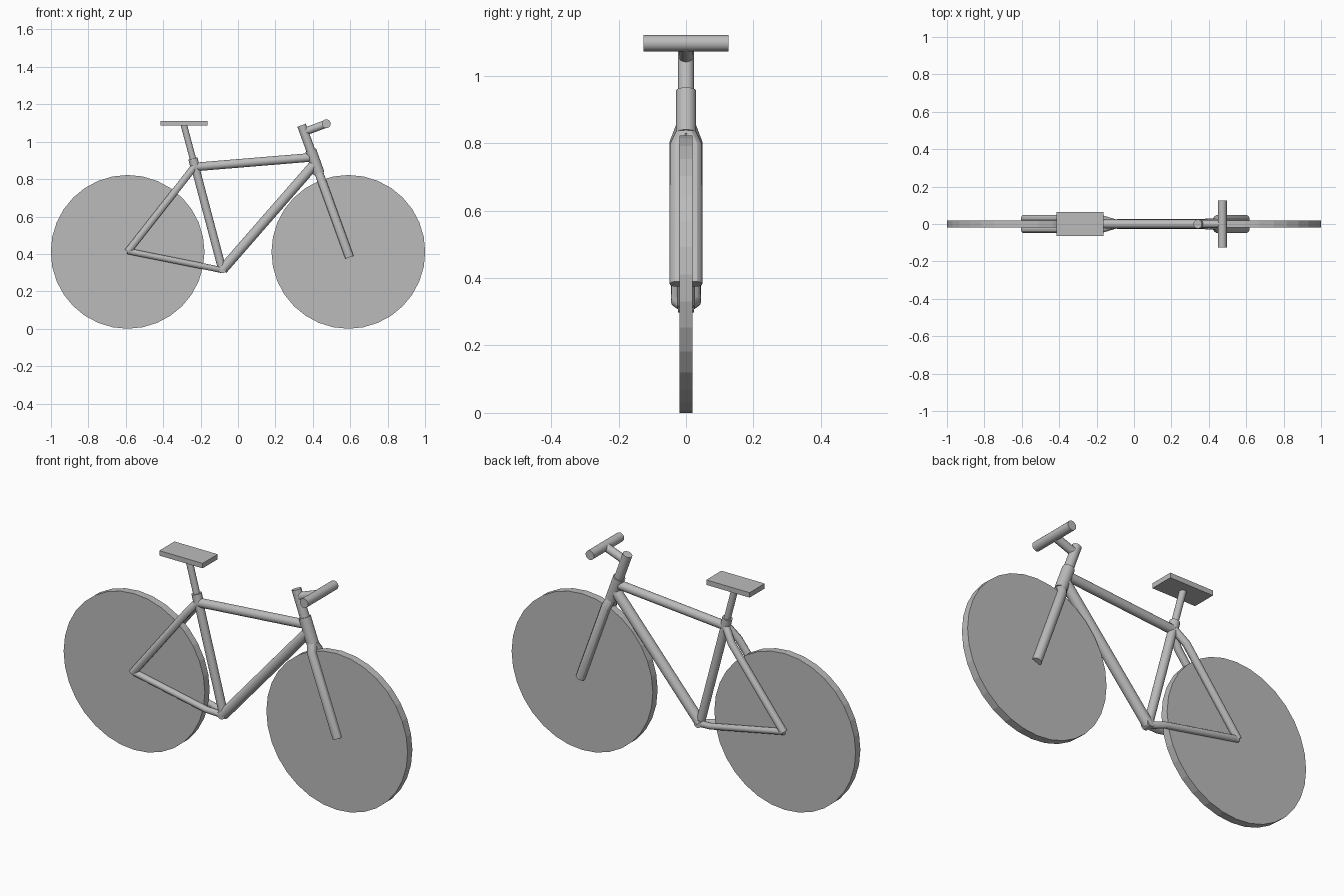
import bpy, math
from mathutils import Vector

if "Cube" in bpy.data.objects:
    bpy.data.objects.remove(bpy.data.objects["Cube"])

grey = bpy.data.materials.new("plain grey")
grey.diffuse_color = (0.5, 0.5, 0.5, 1)
grey.use_nodes = True
grey.node_tree.nodes["Principled BSDF"].inputs["Base Color"].default_value = grey.diffuse_color


def finish(ob, name, smooth=True):
    ob.name = name
    ob.data.materials.clear()
    ob.data.materials.append(grey)
    if smooth:
        bpy.ops.object.select_all(action='DESELECT')
        ob.select_set(True)
        bpy.context.view_layer.objects.active = ob
        bpy.ops.object.shade_smooth_by_angle(angle=math.radians(30))


def tube(name, a, b, r, sides=20, smooth=True):
    """Capped cylinder between two points."""
    a, b = Vector(a), Vector(b)
    d = b - a
    bpy.ops.mesh.primitive_cylinder_add(vertices=sides, radius=r, depth=d.length,
                                        location=(a + b) / 2,
                                        rotation=d.to_track_quat('Z', 'Y').to_euler())
    finish(bpy.context.object, name, smooth)


def bent_pair(name, pts, r):
    """Bent tube, built once on each side of the bike."""
    for side, s in (("left", 1), ("right", -1)):
        cu = bpy.data.curves.new(name, 'CURVE')
        cu.dimensions = '3D'
        cu.bevel_depth = r
        cu.bevel_resolution = 4
        cu.use_fill_caps = True
        sp = cu.splines.new('POLY')
        sp.points.add(len(pts) - 1)
        for p, (x, y, z) in zip(sp.points, pts):
            p.co = (x, y * s, z, 1)
        ob = bpy.data.objects.new(name, cu)
        bpy.context.collection.objects.link(ob)
        bpy.ops.object.select_all(action='DESELECT')
        ob.select_set(True)
        bpy.context.view_layer.objects.active = ob
        bpy.ops.object.convert(target='MESH')
        finish(bpy.context.object, side + "_" + name)


def steer(z, y=0):
    """Point on the steering axis at height z."""
    return (0.34 + (1.088 - z) * 0.3626, y, z)


def seat_line(z):
    """Point on the seat tube axis at height z."""
    return (-0.083 - (z - 0.313) * 0.265, 0, z)


# Wheels
for name, x in (("rear_wheel", -0.59), ("front_wheel", 0.59)):
    tube(name, (x, -0.02, 0.411), (x, 0.02, 0.411), 0.411, 32, False)

# Main frame
tube("seat_tube", seat_line(0.305), seat_line(0.905), 0.022)
tube("seat_collar", seat_line(0.865), seat_line(0.91), 0.025)
tube("top_tube", seat_line(0.865), steer(0.917), 0.023)
tube("down_tube", (-0.083, 0, 0.316), steer(0.885), 0.027)
tube("head_tube", steer(0.83), steer(0.955), 0.03)
tube("bottom_bracket", (-0.083, -0.024, 0.318), (-0.083, 0.024, 0.318), 0.021)

# Rear stays
bent_pair("seat_stay", [(-0.233, 0.004, 0.868), (-0.285, 0.03, 0.80), (-0.59, 0.03, 0.412)], 0.019)
bent_pair("chain_stay", [(-0.083, 0.004, 0.313), (-0.165, 0.029, 0.33), (-0.59, 0.029, 0.415)], 0.016)

# Fork and steering
bent_pair("fork_leg", [steer(0.835, 0.003), steer(0.79, 0.025), steer(0.382, 0.025)], 0.024)
tube("steerer", steer(0.82), steer(1.088), 0.024)
tube("stem", steer(1.052), (0.472, 0, 1.096), 0.021)
tube("handlebar", (0.472, -0.126, 1.096), (0.472, 0.126, 1.096), 0.024)

# Seat
tube("seat_post", seat_line(0.85), (-0.291, 0, 1.095), 0.017)
bpy.ops.mesh.primitive_cube_add(size=1, location=(-0.288, 0, 1.099))
seat = bpy.context.object
seat.scale = (0.252, 0.126, 0.026)
bpy.ops.object.transform_apply(location=False, rotation=False, scale=True)
finish(seat, "seat", False)
